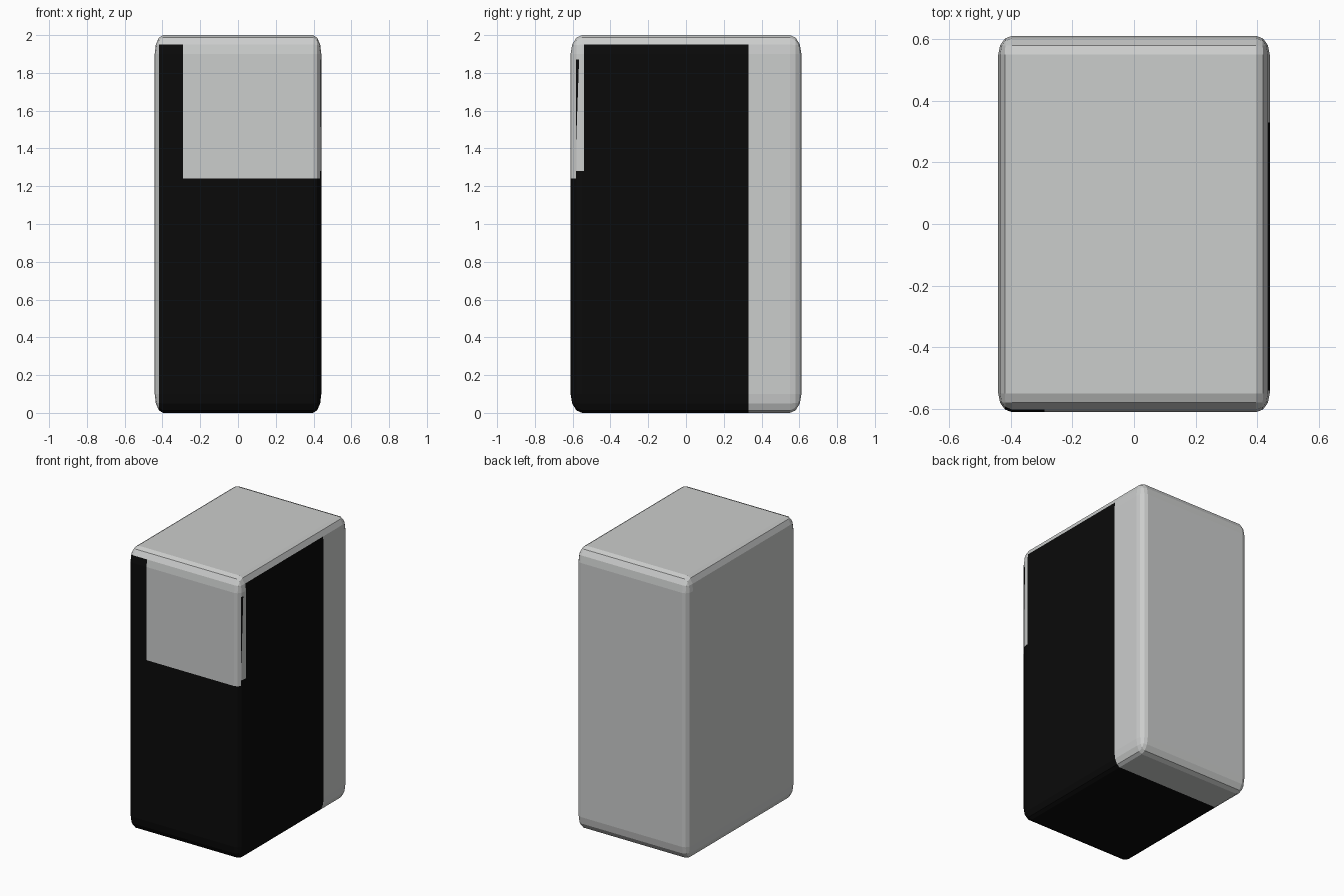
import bpy, bmesh
from mathutils import Vector

if "Cube" in bpy.data.objects:
    bpy.data.objects.remove(bpy.data.objects["Cube"])

def material(name, rgb):
    m = bpy.data.materials.new(name)
    m.diffuse_color = (*rgb, 1)
    m.use_nodes = True
    m.node_tree.nodes["Principled BSDF"].inputs["Base Color"].default_value = m.diffuse_color
    return m

# rounded block: bevel a cube, then stretch it so the rounding scales per axis
bm = bmesh.new()
bmesh.ops.create_cube(bm, size=2)
bmesh.ops.bevel(bm, geom=bm.edges[:], offset=0.1, segments=3, profile=0.5,
                affect='EDGES')
for v in bm.verts:
    v.co = Vector((v.co.x * 0.441, v.co.y * 0.611, v.co.z + 1))

# cut along the borders of the colour areas
SLANT_CO = Vector((0, -0.566, 1.87))
SLANT_NO = Vector((0, 0.59, -0.021)).normalized()
cuts = [((0, 0.33, 0), (0, 1, 0)), ((0, -0.54, 0), (0, 1, 0)),
        ((0, -0.583, 0), (0, 1, 0)), (SLANT_CO, SLANT_NO),
        ((-0.29, 0, 0), (1, 0, 0)), ((-0.419, 0, 0), (1, 0, 0)),
        ((0, 0, 1.24), (0, 0, 1)), ((0, 0, 1.28), (0, 0, 1)),
        ((0, 0, 1.87), (0, 0, 1)), ((0, 0, 1.95), (0, 0, 1))]
for co, no in cuts:
    bmesh.ops.bisect_plane(bm, geom=bm.verts[:] + bm.edges[:] + bm.faces[:],
                           plane_co=co, plane_no=no, dist=1e-4)

def is_black(c):
    if c.y > 0.33 or c.x < -0.419 or c.z > 1.95:
        return False
    # pale panel wrapping round the upper front right corner
    if c.x > -0.29 and c.z > 1.24 and c.y < -0.54:
        side = c.x > 0.43
        slit = side and -0.583 < c.y and c.z < 1.87 and (c - SLANT_CO).dot(SLANT_NO) < 0
        return slit or (side and c.z < 1.28 and c.y > -0.583)
    return True

for f in bm.faces:
    f.smooth = False
    f.material_index = int(is_black(f.calc_center_median()))

me = bpy.data.meshes.new("rounded_block")
bm.to_mesh(me)
bm.free()
me.materials.append(material("light grey", (0.6, 0.61, 0.605)))
me.materials.append(material("black", (0.003, 0.003, 0.003)))
bpy.context.collection.objects.link(bpy.data.objects.new("rounded_block", me))
